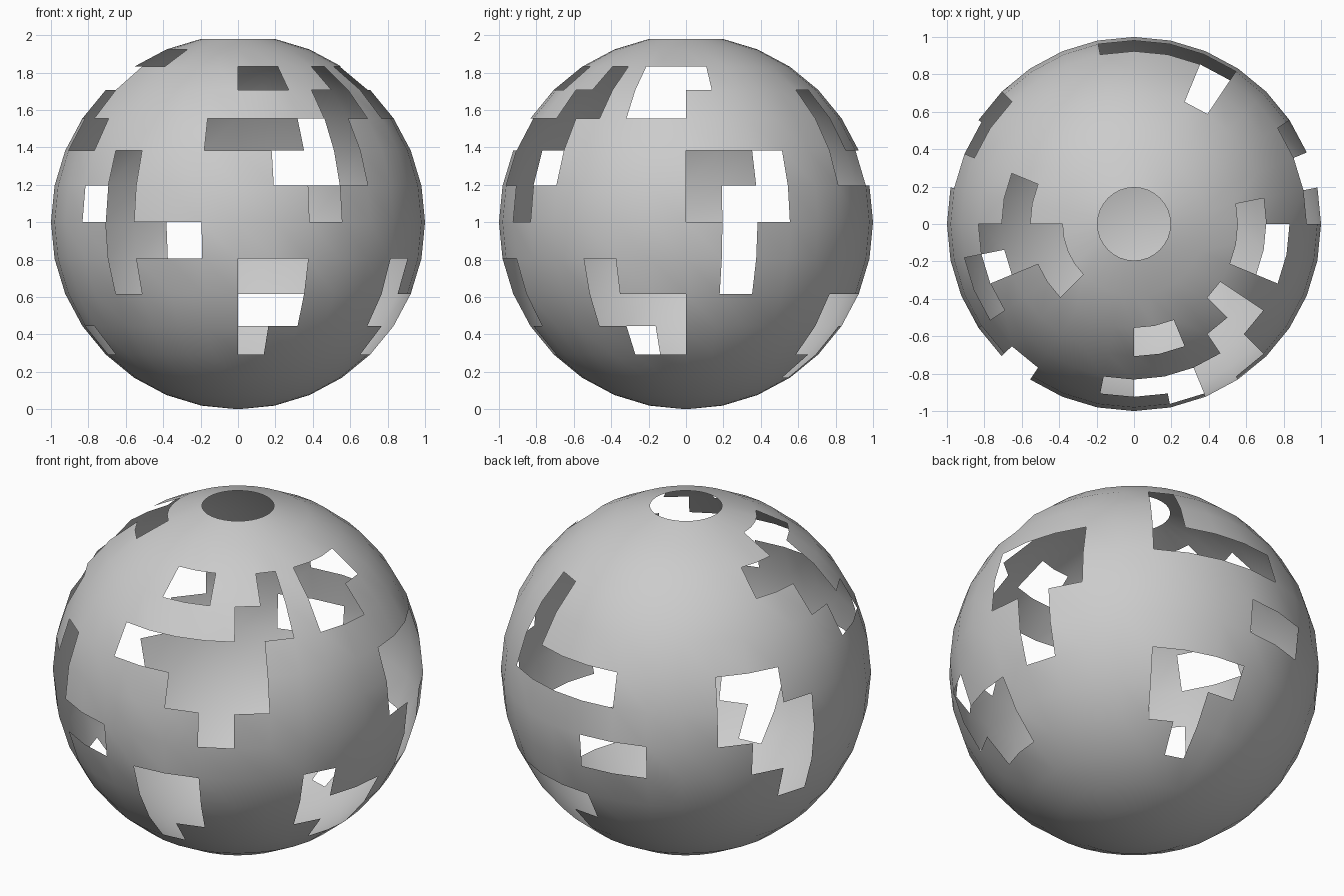
import bpy, bmesh, math

if "Cube" in bpy.data.objects:
    bpy.data.objects.remove(bpy.data.objects["Cube"])

SEGMENTS, RINGS = 32, 16
STEP = math.pi / RINGS  # 11.25 degrees in both directions

# openings: ring (from the top) -> spans of columns (from the front, towards +x)
OPENINGS = {
    0: [(0, 31)],                                        # round top mouth
    2: [(24, 27)],
    3: [(0, 1), (4, 4), (6, 8), (22, 25)],
    4: [(3, 4), (6, 7), (13, 13), (24, 25)],
    5: [(-1, 3), (13, 13), (25, 26)],
    6: [(1, 3), (8, 10), (13, 16), (20, 21), (28, 28)],
    7: [(2, 2), (8, 10), (20, 22), (27, 28)],
    8: [(9, 9), (16, 17), (21, 22), (28, 30)],
    9: [(0, 1), (5, 5), (9, 9), (22, 22), (28, 28)],
    10: [(0, 1), (5, 7), (13, 15)],
    11: [(0, 0), (6, 7), (13, 14), (25, 25)],
    12: [(14, 14)],
}
holes = {(ring, col % SEGMENTS)
         for ring, spans in OPENINGS.items()
         for a, b in spans for col in range(a, b + 1)}


def cell(face):
    """Ring and column of a sphere face."""
    c = face.calc_center_median()
    ring = int(math.acos(c.z / c.length) / STEP)
    col = int((math.atan2(c.x, -c.y) % (2 * math.pi)) / STEP)
    return ring, col


# thin sphere shell with stepped openings
bm = bmesh.new()
bmesh.ops.create_uvsphere(bm, u_segments=SEGMENTS, v_segments=RINGS, radius=1)
cut = [f for f in bm.faces if cell(f) in holes]
bmesh.ops.delete(bm, geom=cut, context='FACES')
for f in bm.faces:
    f.smooth = True
bmesh.ops.translate(bm, verts=bm.verts, vec=(0, 0, 1))

mesh = bpy.data.meshes.new("pierced_sphere_shell")
bm.to_mesh(mesh)
bm.free()
shell = bpy.data.objects.new("pierced_sphere_shell", mesh)
bpy.context.collection.objects.link(shell)
